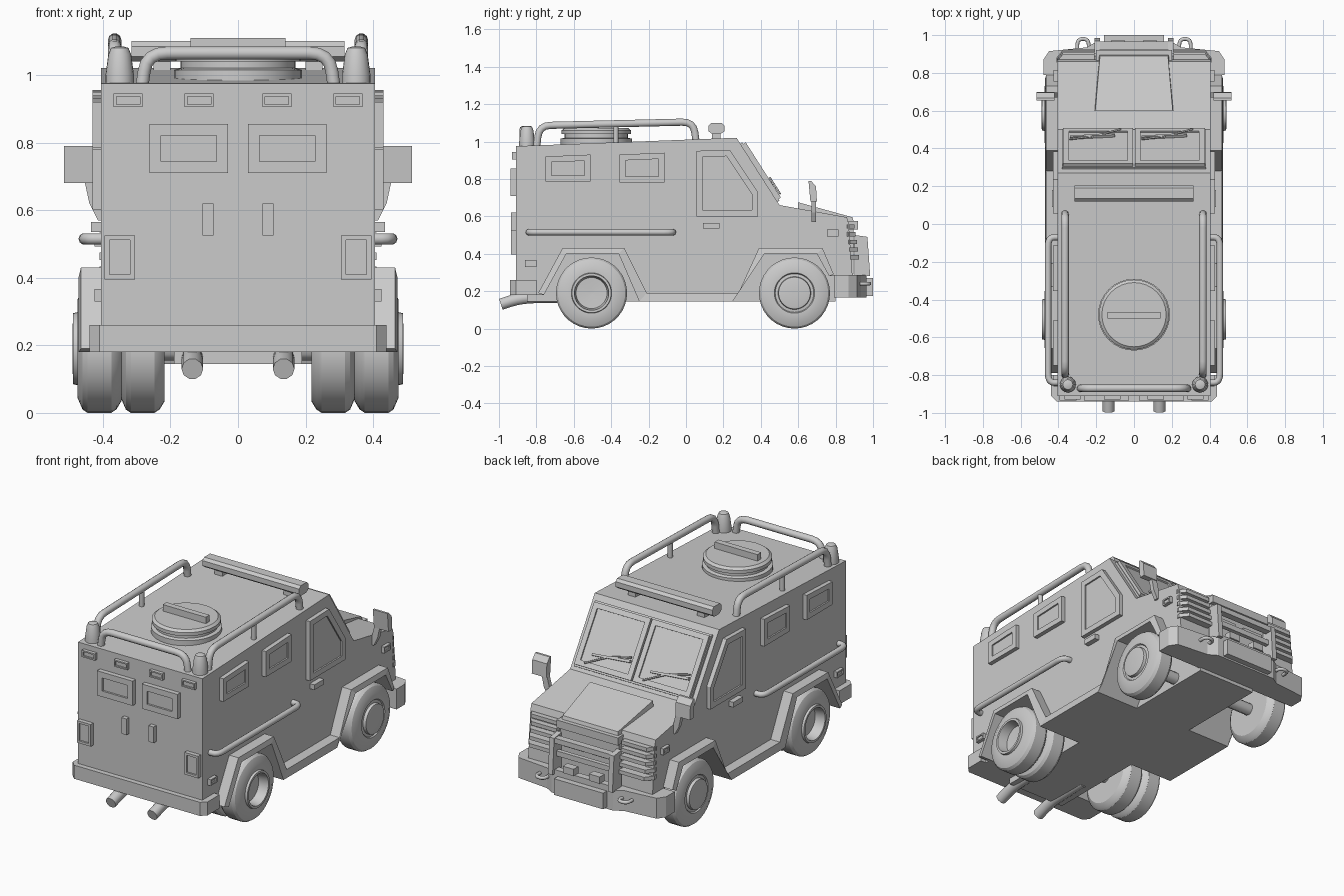
import bpy, bmesh, math
from mathutils import Vector

if "Cube" in bpy.data.objects:
    bpy.data.objects.remove(bpy.data.objects["Cube"])

# ---------- helpers ----------
def finish(name, bm, smooth=None):
    bmesh.ops.recalc_face_normals(bm, faces=bm.faces)
    me = bpy.data.meshes.new(name)
    bm.to_mesh(me)
    bm.free()
    ob = bpy.data.objects.new(name, me)
    bpy.context.collection.objects.link(ob)
    if smooth:
        bpy.ops.object.select_all(action='DESELECT')
        ob.select_set(True)
        bpy.context.view_layer.objects.active = ob
        bpy.ops.object.shade_smooth_by_angle(angle=math.radians(smooth))
    return ob

# axis maps: 2D profile (u, v) plus depth w -> 3D
side = lambda u, v, w: (w, u, v)
back = lambda u, v, w: (u, w, v)
plan = lambda u, v, w: (u, v, w)
def shield(u, v, w):
    return (u, 0.5 - 0.538 * v + 0.843 * w, 0.66 + 0.843 * v + 0.538 * w)

def prism(name, pts, m, w0, w1):
    bm = bmesh.new()
    a = [bm.verts.new(m(u, v, w0)) for u, v in pts]
    b = [bm.verts.new(m(u, v, w1)) for u, v in pts]
    bm.faces.new(a)
    bm.faces.new(b)
    for i in range(len(pts)):
        j = (i + 1) % len(pts)
        bm.faces.new((a[i], a[j], b[j], b[i]))
    return finish(name, bm)

def ring(name, outer, inner, m, w0, w1):
    bm = bmesh.new()
    L = [[bm.verts.new(m(u, v, w)) for u, v in p]
         for p, w in ((outer, w0), (outer, w1), (inner, w1), (inner, w0))]
    for k in range(4):
        p, q = L[k], L[(k + 1) % 4]
        for i in range(len(outer)):
            j = (i + 1) % len(outer)
            bm.faces.new((p[i], p[j], q[j], q[i]))
    return finish(name, bm)

def inset(pts, d):
    P = [Vector(p) for p in pts]
    if sum(P[i - 1].x * P[i].y - P[i].x * P[i - 1].y for i in range(len(P))) < 0:
        d = -d
    out = []
    for i in range(len(P)):
        e, f = (P[i] - P[i - 1]).normalized(), (P[(i + 1) % len(P)] - P[i]).normalized()
        n, k = Vector((-e.y, e.x)), Vector((-f.y, f.x))
        out.append(tuple(P[i] + (n + k) * (d / (1 + n.dot(k)))))
    return out

def rect(u0, u1, v0, v1):
    return [(u0, v0), (u1, v0), (u1, v1), (u0, v1)]

def window(name, pts, m, w0, w1, d):
    inner = inset(pts, d)
    ring(name + "_frame", pts, inner, m, w0, w1)
    prism(name + "_glass", inner, m, w0, w0 + (w1 - w0) * 0.7)

def box(name, x0, x1, y0, y1, z0, z1):
    return prism(name, rect(x0, x1, y0, y1), plan, z0, z1)

def lathe(name, prof, c, axis, n=32):
    # prof: (distance along axis, radius)
    bm = bmesh.new()
    rows = []
    for h, r in prof:
        row = []
        for i in range(n):
            a = 2 * math.pi * i / n
            p, q = r * math.cos(a), r * math.sin(a)
            row.append(bm.verts.new(Vector(c) + Vector((h, p, q) if axis == 'x' else (p, q, h))))
        rows.append(row)
    for a, b in zip(rows, rows[1:]):
        for i in range(n):
            bm.faces.new((a[i], a[(i + 1) % n], b[(i + 1) % n], b[i]))
    bm.faces.new(rows[0])
    bm.faces.new(rows[-1])
    return finish(name, bm, 30)

def tube(name, pts, r, fillet=0.04):
    P = [Vector(p) for p in pts]
    path = [P[0]]
    for a, b, c in zip(P, P[1:], P[2:]):
        s = b + (a - b).normalized() * min(fillet, (a - b).length * .5)
        e = b + (c - b).normalized() * min(fillet, (c - b).length * .5)
        path += [s * (1 - t) ** 2 + b * 2 * t * (1 - t) + e * t * t for t in (0, .25, .5, .75, 1)]
    path.append(P[-1])
    cu = bpy.data.curves.new(name, 'CURVE')
    cu.dimensions, cu.bevel_depth, cu.bevel_resolution, cu.use_fill_caps = '3D', r, 3, True
    sp = cu.splines.new('POLY')
    sp.points.add(len(path) - 1)
    for q, p in zip(sp.points, path):
        q.co = (*p, 1)
        q.radius = 1
    ob = bpy.data.objects.new(name, cu)
    bpy.context.collection.objects.link(ob)
    bpy.ops.object.select_all(action='DESELECT')
    ob.select_set(True)
    bpy.context.view_layer.objects.active = ob
    bpy.ops.object.convert(target='MESH')
    bpy.ops.object.shade_smooth_by_angle(angle=math.radians(50))

# ---------- body ----------
arch_in = [(-0.76, 0.18), (-0.64, 0.40), (-0.36, 0.40), (-0.25, 0.145), (0.25, 0.145),
           (0.42, 0.40), (0.70, 0.40), (0.765, 0.28)]
arch_out = [(-0.79, 0.19), (-0.66, 0.43), (-0.33, 0.43), (-0.21, 0.19), (0.28, 0.19),
            (0.39, 0.43), (0.73, 0.43), (0.79, 0.29)]
prism("body", [(-0.91, 0.18)] + arch_in + [(0.89, 0.28), (0.87, 0.56), (0.86, 0.595), (0.50, 0.66),
      (0.27, 1.02), (-0.91, 0.975)], side, -0.405, 0.405)
box("chassis", -0.19, 0.19, -0.85, 0.80, 0.145, 0.45)
prism("rear_bumper", [(-0.44, -0.80), (-0.44, -0.91), (-0.41, -0.94), (0.41, -0.94), (0.44, -0.91),
      (0.44, -0.80)], plan, 0.18, 0.26)

# ---------- hood scoop and windshield ----------
bm = bmesh.new()
bot = [bm.verts.new(p) for p in ((-.21, .6, .62), (.21, .6, .62), (.185, .9, .56), (-.185, .9, .56))]
top = [bm.verts.new(p) for p in ((-.205, .6, .675), (.205, .6, .675), (.18, .89, .595), (-.18, .89, .595))]
bm.faces.new(bot)
bm.faces.new(top)
for i in range(4):
    j = (i + 1) % 4
    bm.faces.new((bot[i], bot[j], top[j], top[i]))
finish("hood_scoop", bm)
prism("windshield_base", rect(-0.38, 0.38, 0.02, 0.39), shield, -0.02, 0.012)
for x in (-0.19, 0.19):
    window("windshield", rect(x - 0.185, x + 0.185, 0.03, 0.38), shield, 0, 0.028, 0.03)
    tube("wiper_arm", [shield(x + .12, .05, .035), shield(x - .02, .12, .035), shield(x - .15, .15, .035)], .005)
    prism("wiper_blade", [(x - .15, .12), (x + .09, .10), (x + .09, .112), (x - .15, .135)], shield, .024, .04)

# ---------- roof ----------
lathe("roof_hatch", [(.96, .19), (1.015, .19), (1.02, .17), (1.04, .17), (1.04, .185), (1.06, .185), (1.072, .17)],
      (0, -.48, 0), 'z', 32)
box("hatch_handle", -.14, .14, -.5, -.465, 1.06, 1.11)
prism("light_bar", [(.12, 1.055), (.14, 1.04), (.185, 1.04), (.205, 1.055), (.205, 1.085), (.19, 1.1),
      (.135, 1.1), (.12, 1.085)], side, -.315, .315)
tube("rear_roof_rail", [(-.285, -.87, .96), (-.27, -.87, 1.065), (.27, -.87, 1.065), (.285, -.87, .96)], .02, .06)

# ---------- front end ----------
prism("front_bumper", [(-.48, .79), (-.48, .87), (-.45, .915), (-.25, .935), (-.2, .965), (.2, .965),
      (.25, .935), (.45, .915), (.48, .87), (.48, .79)], plan, .165, .285)
box("winch_plate", -.16, .16, .95, 1.0, .175, .27)
box("grille_panel", -.19, .19, .85, .895, .29, .55)
box("bull_bar_top", -.2, .2, .925, .965, .46, .49)
box("bull_bar_middle", -.2, .2, .925, .95, .38, .41)
box("bull_bar_lower", -.2, .2, .925, .965, .285, .305)
box("hood_lip", -.2, .2, .86, .92, .53, .575)

for s in (1, -1):
    # bull bar legs, lamps, tow rings
    prism("bull_bar_leg", [(.90, .28), (.985, .28), (.97, .49), (.90, .50)], side, s * .18, s * .21)
    box("bar_lamp", s * .05, s * .12, .93, .975, .305, .345)
    box("grille_slot", s * .03, s * .16, .89, .915, .43, .45)
    tube("tow_ring", [(s * .24, .91, .24), (s * .24, .98, .24), (s * .30, .98, .24), (s * .30, .91, .24)], .01, .03)
    for i in range(5):
        z = .37 + .041 * i
        y = .925 - .006 * i
        prism("grille_slat", [(s * .21, .86), (s * .21, y), (s * .375, y), (s * .41, y - .045), (s * .41, .86)],
              plan, z, z + .022)
    # fender flare and sill
    bm = bmesh.new()
    R = [[bm.verts.new((s * w, u, v)) for u, v in p] for p, w in
         ((arch_out, .39), (arch_out, .465), (arch_in, .472), (arch_in, .39))]
    for k in range(4):
        p, q = R[k], R[(k + 1) % 4]
        for i in range(len(arch_in) - 1):
            bm.faces.new((p[i], p[i + 1], q[i + 1], q[i]))
    bm.faces.new([r[0] for r in R])
    bm.faces.new([r[-1] for r in R])
    finish("fender_flare", bm)
    # side windows and door
    a, b = s * .40, s * .43
    window("rear_side_window", [(-.75, .785), (-.51, .785), (-.51, .93), (-.75, .92)], side, a, b, .032)
    window("mid_side_window", [(-.355, .78), (-.115, .78), (-.115, .94), (-.355, .93)], side, a, b, .032)
    window("door_window", [(.055, .60), (.385, .60), (.385, .73), (.235, .955), (.055, .95)], side, a, b, .033)
    box("door_handle", a, s * .435, .09, .18, .535, .565)
    window("front_marker", rect(.755, .815, .493, .53), side, a, s * .425, .008)
    window("rear_marker", rect(-.86, -.80, .33, .366), side, a, s * .425, .008)
    tube("side_rail", [(s * .39, -.84, .515), (s * .455, -.84, .515), (s * .455, -.07, .515), (s * .39, -.07, .515)],
         .017, .05)
    # mirrors
    prism("mirror", [(.655, .79), (.668, .79), (.695, .76), (.70, .68), (.665, .68)], side, s * .42, s * .515)
    prism("mirror_arm", [(s * .39, .57), (s * .415, .57), (s * .44, .62), (s * .455, .69), (s * .42, .69)],
          back, .67, .695)
    # roof rails and beacons
    tube("roof_rail", [(s * .365, -.80, .96), (s * .365, -.785, 1.085), (s * .365, .04, 1.105),
                       (s * .365, .055, .99)], .02, .06)
    tube("roof_rail_post", [(s * .365, -.375, .97), (s * .365, -.375, 1.09)], .014)
    lathe("beacon", [(.96, .042), (1.0, .042), (1.06, .034), (1.08, .026), (1.084, .012)], (s * .35, -.85, 0), 'z', 20)
    box("light_bar_foot", s * .2, s * .25, .14, .185, .99, 1.05)
    # rear doors and lamps
    r0 = -.90
    window("rear_door_window", rect(s * .03, s * .262, .71, .855), back, r0, -.938, .034)
    box("rear_handle", s * .072, s * .105, -.935, r0, .525, .62)
    window("tail_lamp", rect(s * .305, s * .395, .395, .525), back, r0, -.935, .014)
    for x in (.115, .325):
        window("rear_top_lamp", rect(s * (x - .043), s * (x + .043), .905, .945), back, r0, -.93, .008)
    tube("exhaust", [(s * .135, -.6, .17), (s * .135, -.88, .165), (s * .135, -.99, .13)], .032, .08)
    # wheels
    tyre = [(.345, .10), (.345, .155), (.36, .18), (.375, .19), (.445, .19), (.46, .18), (.475, .145), (.475, .108)]
    dish = [(.488, .105), (.488, .092), (.43, .083), (.425, .01)]
    cap = [(.468, .103), (.47, .088), (.487, .085), (.49, .07), (.49, .01)]
    lathe("rear_outer_wheel", [(s * h, r) for h, r in tyre + dish], (0, -.505, .19), 'x', 36)
    lathe("rear_inner_wheel", [(s * (h - .128), r) for h, r in tyre], (0, -.505, .19), 'x', 36)
    lathe("front_wheel", [(s * h, r) for h, r in tyre + cap], (0, .58, .19), 'x', 36)
for y in (-.505, .58):
    lathe("axle", [(-.36, .035), (.36, .035)], (0, y, .19), 'x', 12)
